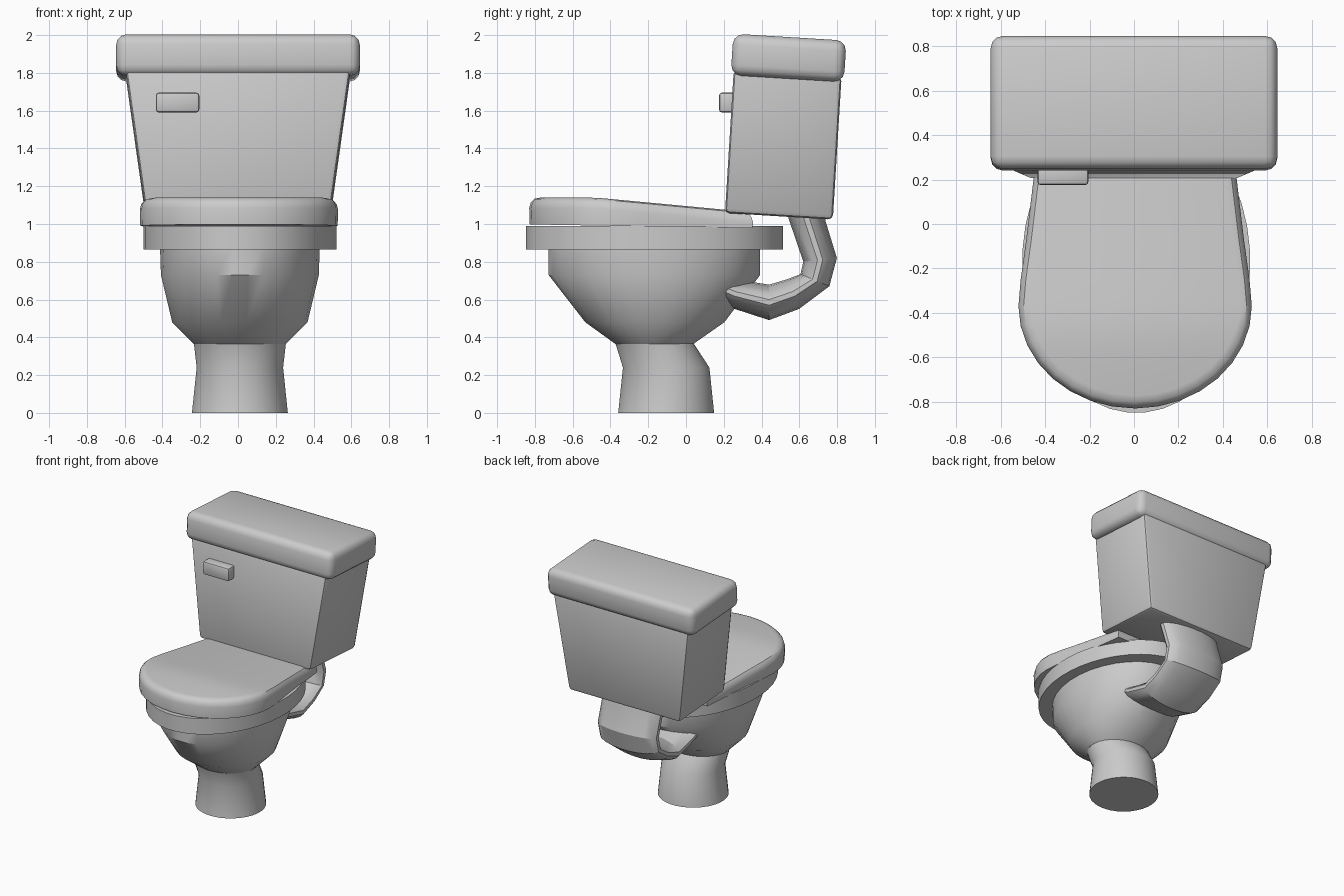
import bpy, bmesh, math
from mathutils import Matrix, Vector

if "Cube" in bpy.data.objects:
    bpy.data.objects.remove(bpy.data.objects["Cube"])


def finish(bm, name, angle=35):
    bmesh.ops.recalc_face_normals(bm, faces=bm.faces)
    mesh = bpy.data.meshes.new(name)
    bm.to_mesh(mesh)
    bm.free()
    ob = bpy.data.objects.new(name, mesh)
    bpy.context.collection.objects.link(ob)
    bpy.ops.object.select_all(action='DESELECT')
    ob.select_set(True)
    bpy.context.view_layer.objects.active = ob
    bpy.ops.object.shade_smooth_by_angle(angle=math.radians(angle))
    return ob


def loft(name, rings, angle=35):
    """Skin equal-length closed rings; caps are strips across the mirror axis."""
    bm = bmesh.new()
    rows = [[bm.verts.new(p) for p in ring] for ring in rings]
    n = len(rows[0])
    for a, b in zip(rows, rows[1:]):
        for i in range(n):
            j = (i + 1) % n
            bm.faces.new((a[i], a[j], b[j], b[i]))
    for row in (rows[0], rows[-1]):
        for i in range(n // 2 - 1):
            bm.faces.new((row[i], row[i + 1], row[n - 2 - i], row[n - 1 - i]))
    return finish(bm, name, angle)


def ellipse(centre, u, v, n=32):
    c, u, v = Vector(centre), Vector(u), Vector(v)
    angles = [2 * math.pi * (i + 0.5) / n for i in range(n)]
    return [c + u * math.cos(t) + v * math.sin(t) for t in angles]


def level(z, y0, y1, rx, n=32):
    return ellipse((0.01, (y0 + y1) / 2, z), (rx, 0, 0), (0, (y1 - y0) / 2, 0), n)


def box(name, centre, size, bevel, segments, bottom=1.0, matrix=Matrix()):
    bm = bmesh.new()
    bmesh.ops.create_cube(bm, size=1)
    for v in bm.verts:
        if v.co.z < 0:
            v.co.x *= bottom
        v.co = Vector(a * b for a, b in zip(v.co, size)) + Vector(centre)
    bmesh.ops.bevel(bm, geom=bm.edges[:], offset=bevel, segments=segments,
                    profile=0.5, affect='EDGES')
    bm.transform(matrix)
    return finish(bm, name)


# Pedestal and bowl: z, front y, back y, half width
loft("pedestal", [level(*r) for r in (
    (0, -0.36, 0.15, 0.255), (0.24, -0.335, 0.125, 0.23), (0.37, -0.375, 0.04, 0.245))])
loft("bowl", [level(*r) for r in (
    (0.365, -0.375, 0.04, 0.245), (0.48, -0.535, 0.205, 0.36),
    (0.73, -0.73, 0.395, 0.42), (0.88, -0.73, 0.395, 0.425))])

# Rim
loft("rim", [level(z, -0.85, 0.515, 0.513, 40) for z in (0.865, 0.99)])

# Seat lid: straight tapering sides and a round front, rounded top edge
side = [(0.44, 0.355), (0.455, 0.22), (0.49, -0.07), (0.515, -0.25)]
front = [(0.525 * math.cos(math.pi * i / 16), -0.37 - 0.46 * math.sin(math.pi * i / 16))
         for i in range(17)]
half = side + front[:8]
outline = half + [(0.0001, -0.83), (-0.0001, -0.83)] + [(-x, y) for x, y in reversed(half)]


def lid_ring(scale, drop, base=False):
    ring = []
    for x, y in outline:
        y = -0.25 + (y + 0.25) * scale
        z = 1.14 - 0.075 * max(0, y + 0.48) / 0.8 - drop
        if base:
            z = 0.998 - 0.02 * (y + 0.83) / 1.18
        ring.append((x * scale + 0.005, y, z))
    return ring


loft("seat_lid", [lid_ring(0.995, 0, True), lid_ring(1, 0.055), lid_ring(0.985, 0.025),
                  lid_ring(0.955, 0.007), lid_ring(0.9, 0)])

# Cistern, leaning slightly back
pivot = Vector((0, 0.52, 1.5))
lean = (Matrix.Translation(pivot) @ Matrix.Rotation(math.radians(-3.5), 4, 'X')
        @ Matrix.Translation(-pivot))
box("tank", (0, 0.52, 1.42), (1.19, 0.572, 0.76), 0.025, 2, 0.82, lean)
box("tank_lid", (0, 0.52, 1.88), (1.29, 0.6, 0.22), 0.055, 3, 1.0, lean)
box("flush_handle", (-0.32, 0.225, 1.643), (0.23, 0.1, 0.105), 0.015, 2, 1.0)

# Flush pipe: outer and inner (y, z) points of each bend
bends = [((0.735, 1.06), (0.53, 1.07)), ((0.74, 1.015), (0.545, 1.02)),
         ((0.80, 0.82), (0.62, 0.80)), ((0.76, 0.67), (0.605, 0.735)),
         ((0.60, 0.55), (0.54, 0.71)), ((0.44, 0.49), (0.44, 0.68)),
         ((0.24, 0.555), (0.28, 0.705)), ((0.1, 0.62), (0.13, 0.76))]
pipe = []
for (oy, oz), (iy, iz) in bends:
    pipe.append(ellipse((0.01, (oy + iy) / 2, (oz + iz) / 2), (0.26, 0, 0),
                        (0, (oy - iy) / 2, (oz - iz) / 2), 20))
loft("flush_pipe", pipe, 25)
